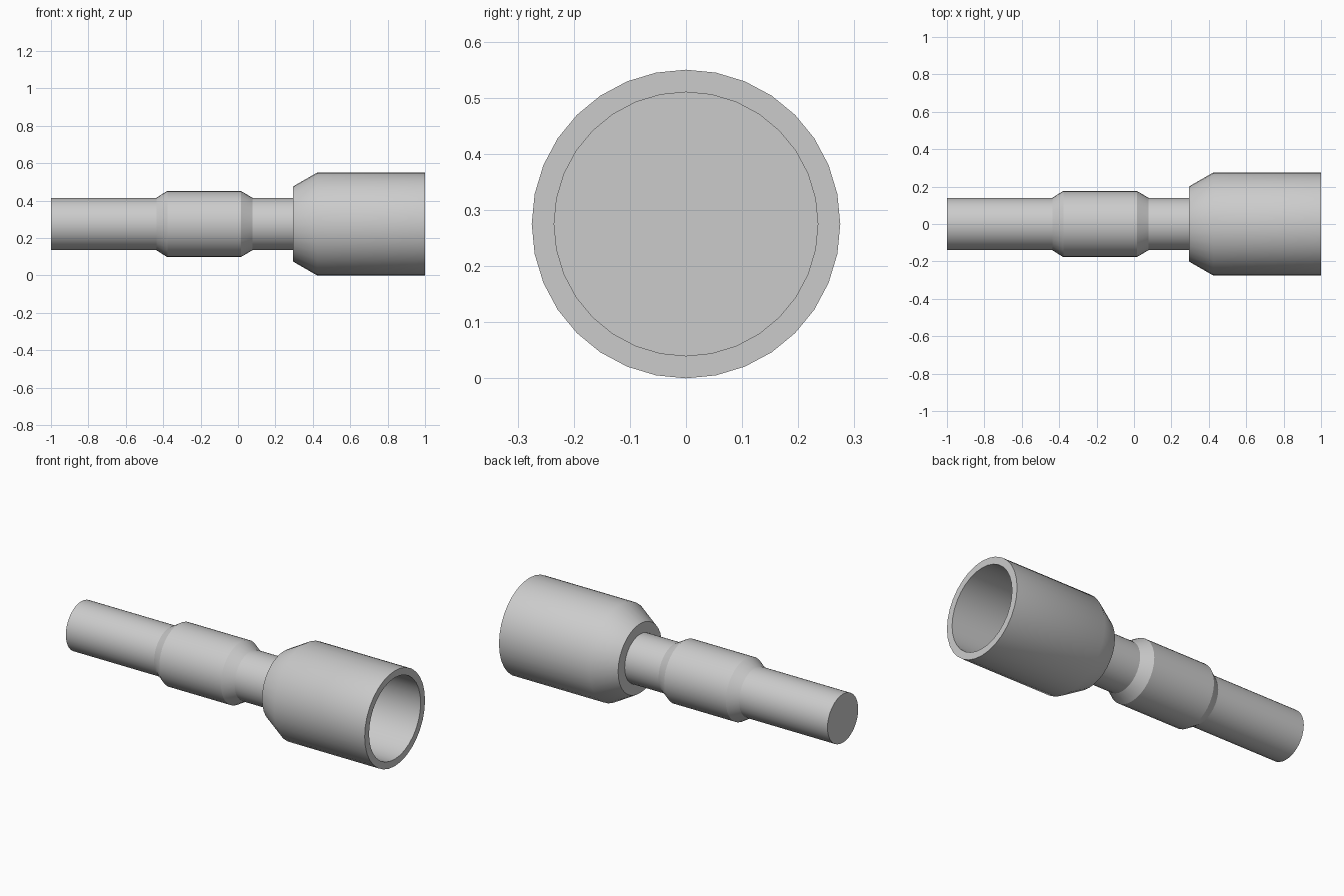
import bpy, bmesh, math

if "Cube" in bpy.data.objects:
    bpy.data.objects.remove(bpy.data.objects["Cube"])

SIDES = 32
AXIS_Z = 0.275

grey = bpy.data.materials.new("light grey")
grey.diffuse_color = (0.6, 0.6, 0.6, 1)
grey.use_nodes = True
grey.node_tree.nodes["Principled BSDF"].inputs["Base Color"].default_value = grey.diffuse_color


def lathe(name, profile):
    """Revolve (x, radius) points around the long axis; both ends are capped."""
    bm = bmesh.new()
    rings = []
    for x, r in profile:
        rings.append([bm.verts.new((x, r * math.sin(a), AXIS_Z + r * math.cos(a)))
                      for a in (2 * math.pi * i / SIDES for i in range(SIDES))])
    for a, b in zip(rings, rings[1:]):
        for i in range(SIDES):
            j = (i + 1) % SIDES
            bm.faces.new((a[i], a[j], b[j], b[i]))
    bm.faces.new(rings[0])
    bm.faces.new(rings[-1])
    bmesh.ops.recalc_face_normals(bm, faces=bm.faces)
    mesh = bpy.data.meshes.new(name)
    bm.to_mesh(mesh)
    bm.free()
    mesh.materials.append(grey)
    obj = bpy.data.objects.new(name, mesh)
    bpy.context.collection.objects.link(obj)
    bpy.ops.object.select_all(action='DESELECT')
    obj.select_set(True)
    bpy.context.view_layer.objects.active = obj
    bpy.ops.object.shade_smooth_by_angle(angle=math.radians(30))


# Stepped shaft, collar, neck and hollow socket in one closed profile
lathe("socket_adapter", [
    (-1.0, 0.14), (-0.437, 0.14),                    # shaft
    (-0.378, 0.177), (0.015, 0.177), (0.077, 0.14),  # collar
    (0.293, 0.14),                                   # neck
    (0.293, 0.2), (0.423, 0.275), (1.0, 0.275),      # socket outside
    (1.0, 0.235), (0.423, 0.235),                    # bore and its floor
])
